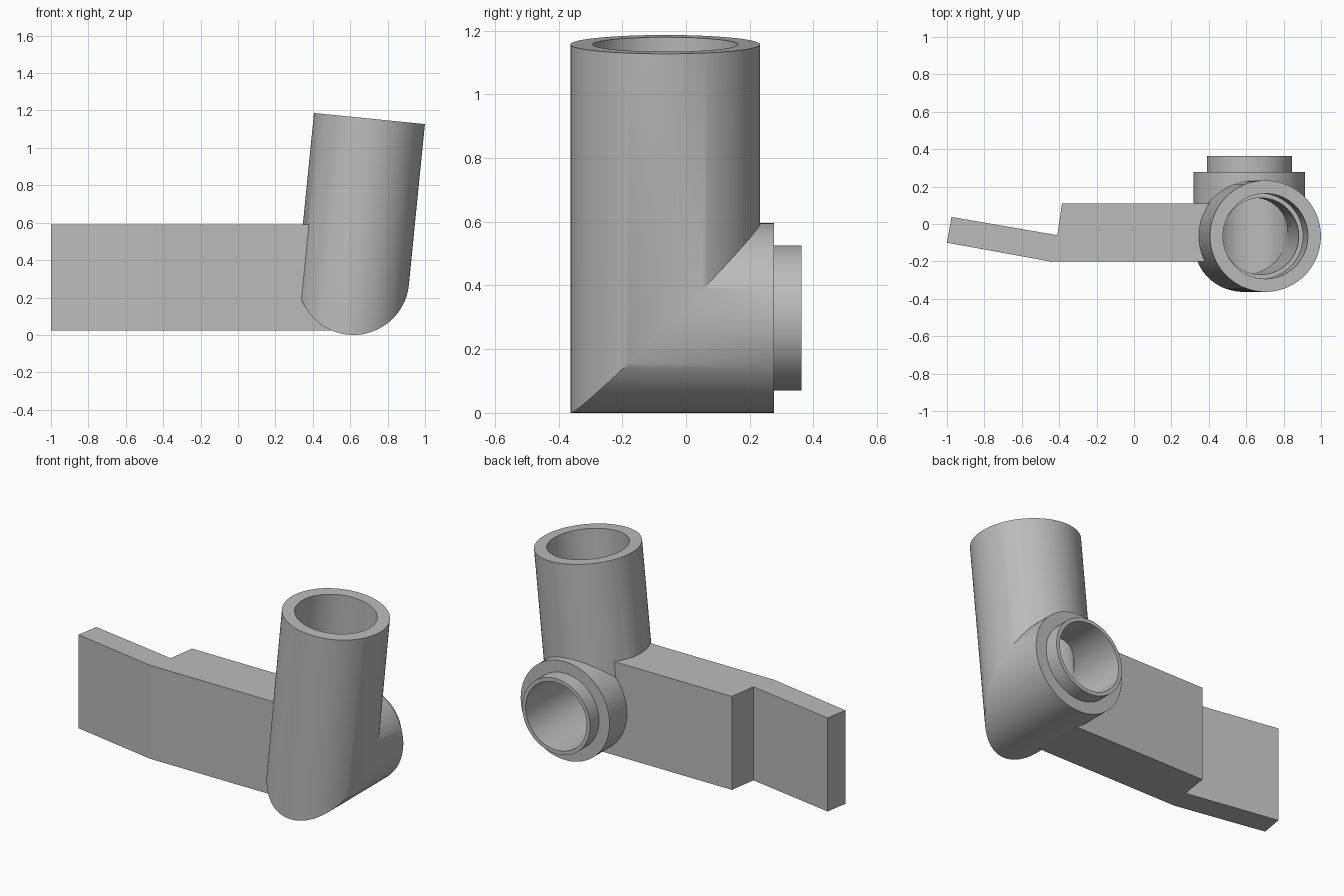
import bpy, bmesh, math
from mathutils import Vector

cube = bpy.data.objects.get("Cube")
if cube:
    bpy.data.objects.remove(cube, do_unlink=True)

grey = bpy.data.materials.new("plain grey")
grey.use_nodes = True
grey.diffuse_color = (0.5, 0.5, 0.5, 1)
grey.node_tree.nodes["Principled BSDF"].inputs["Base Color"].default_value = (0.5, 0.5, 0.5, 1)

SIDES = 96
TILT = math.radians(5.7)
CORNER = Vector((0.617, -0.065, 0.298))
UP = Vector((math.sin(TILT), 0, math.cos(TILT)))
BACK = Vector((0, 1, 0))
SIDE = BACK.cross(UP)


def finish(name, bm):
    bmesh.ops.recalc_face_normals(bm, faces=bm.faces)
    mesh = bpy.data.meshes.new(name)
    bm.to_mesh(mesh)
    bm.free()
    mesh.materials.append(grey)
    obj = bpy.data.objects.new(name, mesh)
    bpy.context.collection.objects.link(obj)
    return obj


def smooth(obj):
    bpy.ops.object.select_all(action='DESELECT')
    obj.select_set(True)
    bpy.context.view_layer.objects.active = obj
    bpy.ops.object.shade_smooth_by_angle(angle=math.radians(30))


def ring(bm, leg, radius, dist):
    """Circle across the back leg or the up leg, or the mitre ellipse."""
    across, offset = {"back": (UP, BACK * dist),
                      "up": (BACK, UP * dist),
                      "mitre": (UP + BACK, Vector())}[leg]
    angles = [math.tau * i / SIDES for i in range(SIDES)]
    return [bm.verts.new(CORNER + offset + SIDE * radius * math.cos(a)
                         + across * radius * math.sin(a)) for a in angles]


def elbow(name, stations, hollow):
    bm = bmesh.new()
    rings = [ring(bm, *s) for s in stations]
    pairs = list(zip(rings, rings[1:]))
    if hollow:
        pairs.append((rings[-1], rings[0]))
    else:
        bm.faces.new(rings[0])
        bm.faces.new(rings[-1])
    for a, b in pairs:
        for i in range(SIDES):
            j = (i + 1) % SIDES
            bm.faces.new((a[i], a[j], b[j], b[i]))
    return finish(name, bm)


# Mitred pipe elbow: spigot at the back, stepped socket at the top
R, SOCKET, BORE = 0.298, 0.228, 0.205
SHOULDER, SPIGOT, TOP = 0.342, 0.428, 0.863
pipe = elbow("pipe_elbow", [
    ("back", SOCKET, SPIGOT), ("back", SOCKET, SHOULDER), ("back", R, SHOULDER),
    ("mitre", R, 0), ("up", R, TOP), ("up", SOCKET, TOP),
    ("up", SOCKET, TOP - 0.26), ("up", BORE, TOP - 0.26),
    ("mitre", BORE, 0), ("back", BORE, SPIGOT)], True)
smooth(pipe)

# Cranked side arm, extruded from its plan outline
bm = bmesh.new()
outline = [(-1, -0.1), (-0.45, -0.2), (0.6, -0.2), (0.6, 0.11),
           (-0.385, 0.11), (-0.41, -0.06), (-0.976, 0.038)]
base = bm.faces.new([bm.verts.new((x, y, 0.023)) for x, y in outline])
grown = bmesh.ops.extrude_face_region(bm, geom=[base])["geom"]
bmesh.ops.translate(bm, vec=(0, 0, 0.567),
                    verts=[v for v in grown if isinstance(v, bmesh.types.BMVert)])
arm = finish("side_arm", bm)

# Trim the arm to the outside of the pipe, keeping the bore clear
cutter = elbow("arm_trimmer", [("back", R, SHOULDER), ("mitre", R, 0), ("up", R, TOP)], False)
cutter.hide_render = True
trim = arm.modifiers.new("trim", 'BOOLEAN')
trim.operation = 'DIFFERENCE'
trim.solver = 'EXACT'
trim.object = cutter
bpy.ops.object.select_all(action='DESELECT')
arm.select_set(True)
bpy.context.view_layer.objects.active = arm
bpy.ops.object.modifier_apply(modifier=trim.name)
bpy.data.objects.remove(cutter, do_unlink=True)
